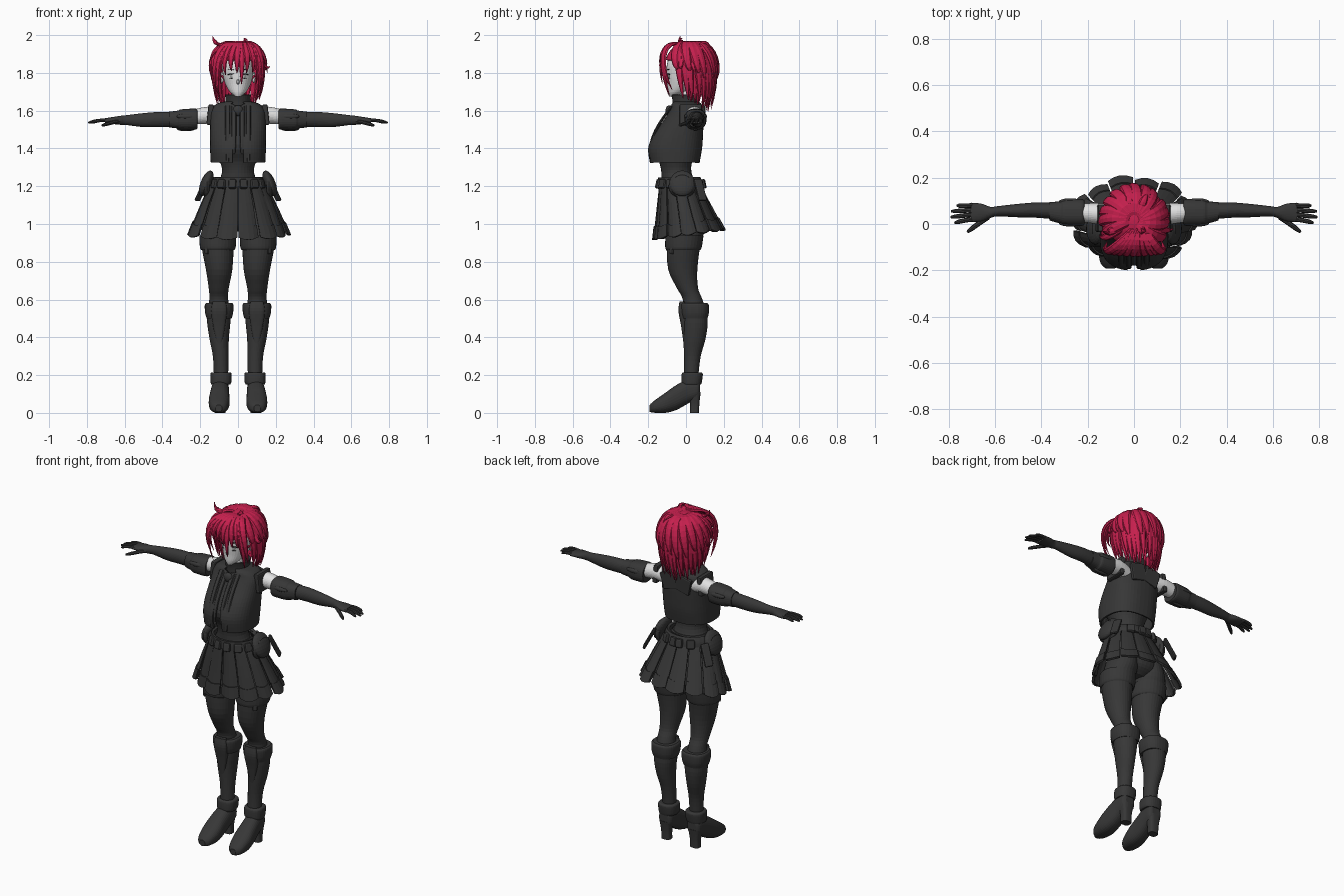
import bpy, bmesh, math, random
from math import sin, cos, pi, radians
from mathutils import Vector, Matrix, Euler
from mathutils.geometry import interpolate_bezier

random.seed(4)
if "Cube" in bpy.data.objects:
    bpy.data.objects.remove(bpy.data.objects["Cube"])


def material(name, rgb):
    m = bpy.data.materials.new(name)
    m.use_nodes = True
    m.diffuse_color = (*rgb, 1)
    m.node_tree.nodes["Principled BSDF"].inputs["Base Color"].default_value = (*rgb, 1)
    return m


HAIR = material("crimson hair", (.56, .014, .075))
SKIN = material("pale skin", (.76, .76, .76))
CLOTH = material("charcoal cloth", (.038, .038, .038))
EYE = material("eye line", (.012, .012, .012))
IRIS = material("grey iris", (.3, .3, .3))


def finish(bm, name, mat, mirror=False, solid=0, bevel=0):
    bmesh.ops.recalc_face_normals(bm, faces=bm.faces)
    mesh = bpy.data.meshes.new(name)
    bm.to_mesh(mesh)
    bm.free()
    mesh.materials.append(mat)
    ob = bpy.data.objects.new(name, mesh)
    bpy.context.collection.objects.link(ob)
    if solid:
        mod = ob.modifiers.new("thickness", "SOLIDIFY")
        mod.thickness, mod.offset = solid, 0
    if bevel:
        mod = ob.modifiers.new("bevel", "BEVEL")
        mod.width, mod.segments = bevel, 2
    if mirror:
        ob.modifiers.new("mirror", "MIRROR")
    return ob


def smooth_rings(rings, steps=4):
    """Catmull-Rom interpolation between cross-sections."""
    r = [Vector(x) for x in rings]
    out = []
    for i in range(len(r) - 1):
        a, b, c, d = r[max(i - 1, 0)], r[i], r[i + 1], r[min(i + 2, len(r) - 1)]
        for k in range(steps):
            t = k / steps
            out.append(b + (c - a) * (t / 2) + (a * 2 - b * 5 + c * 4 - d) * (t * t / 2)
                       + (b * 3 - a - c * 3 + d) * (t ** 3 / 2))
    return out + [r[-1]]


def skin_rings(bm, loops, cap=True):
    rows = [[bm.verts.new(p) for p in loop] for loop in loops]
    n = len(rows[0])
    for a, b in zip(rows, rows[1:]):
        for i in range(n):
            bm.faces.new((a[i], a[(i + 1) % n], b[(i + 1) % n], b[i]))
    if cap:
        bm.faces.new(rows[0])
        bm.faces.new(rows[-1])


def loft_mesh(rings, axis="z", n=32, power=2, cap=True, steps=4):
    """Each ring: position on the axis, two centre values, two radii."""
    bm = bmesh.new()
    loops = []
    for t, u, v, ru, rv in smooth_rings(rings, steps):
        loop = []
        for i in range(n):
            c, s = cos(2 * pi * i / n), sin(2 * pi * i / n)
            p = u + max(ru, .002) * math.copysign(abs(c) ** (2 / power), c)
            q = v + max(rv, .002) * math.copysign(abs(s) ** (2 / power), s)
            loop.append({"z": (p, q, t), "x": (t, p, q), "y": (p, t, q)}[axis])
        loops.append(loop)
    skin_rings(bm, loops, cap)
    return bm


def loft(name, mat, rings, axis="z", mirror=False, solid=0, **kw):
    return finish(loft_mesh(rings, axis, cap=not solid, **kw), name, mat, mirror, solid)


def placed(loc, size, rot):
    return Matrix.Translation(loc) @ Euler([radians(r) for r in rot]).to_matrix().to_4x4() @ Matrix.Diagonal((*size, 1))


def ball(name, mat, loc, size, rot=(0, 0, 0), mirror=True):
    bm = bmesh.new()
    bmesh.ops.create_uvsphere(bm, u_segments=24, v_segments=12, radius=1, matrix=placed(loc, size, rot))
    return finish(bm, name, mat, mirror)


def box(name, mat, loc, size, rot=(0, 0, 0), mirror=True, bevel=.008):
    bm = bmesh.new()
    bmesh.ops.create_cube(bm, size=1, matrix=placed(loc, size, rot))
    return finish(bm, name, mat, mirror, bevel=bevel)


def strand(bm, pts, width, thick, centre, taper=True, res=12):
    """Flattened tube along a Bezier path, facing away from a centre."""
    path = interpolate_bezier(*[Vector(p) for p in pts], res)
    loops = []
    for i, p in enumerate(path):
        t = i / (res - 1)
        tangent = (path[min(i + 1, res - 1)] - path[max(i - 1, 0)]).normalized()
        side = tangent.cross(p - Vector(centre)).normalized()
        up = side.cross(tangent)
        f = max(sin(pi * (.2 + .8 * t)), .03) ** .7 if taper else 1 - .5 * t ** 8
        loops.append([p + side * (width * f * cos(k * pi / 4)) + up * (thick * f * sin(k * pi / 4))
                      for k in range(8)])
    skin_rings(bm, loops)


# Head, neck and face
loft("head", SKIN, [(1.675, 0, -.075, .014, .015), (1.70, 0, -.045, .044, .052), (1.74, 0, -.015, .067, .084),
                    (1.79, 0, -.005, .08, .098), (1.85, 0, 0, .085, .1), (1.91, 0, .01, .07, .085), (1.94, 0, .01, .02, .03)])
loft("neck", SKIN, [(1.58, 0, .01, .045, .045), (1.65, 0, 0, .036, .036), (1.74, 0, 0, .036, .038)])
ball("nose", SKIN, (0, -.098, 1.752), (.008, .014, .014), (-20, 0, 0), False)
ball("ear", SKIN, (.084, .01, 1.775), (.01, .018, .03), (-15, 0, 0))
ball("mouth", IRIS, (0, -.088, 1.715), (.013, .004, .002), mirror=False)
ball("iris", IRIS, (.035, -.091, 1.782), (.009, .004, .011), (0, 0, 22))
ball("upper_lash", EYE, (.037, -.092, 1.794), (.021, .004, .003), (0, 8, 22))
ball("lower_lash", EYE, (.036, -.09, 1.769), (.012, .004, .0015), (0, 0, 22))
ball("eyebrow", EYE, (.037, -.094, 1.818), (.02, .004, .002), (0, -8, 22))

# Hair cap with the face left open
bm = bmesh.new()
bmesh.ops.create_uvsphere(bm, u_segments=32, v_segments=20, radius=1,
                          matrix=placed((0, .018, 1.85), (.115, .122, .11), (0, 0, 0)))
bmesh.ops.delete(bm, context="FACES", geom=[f for f in bm.faces if f.calc_center_median().y < -.01
                                            and f.calc_center_median().z < 1.87])
finish(bm, "hair_cap", HAIR, solid=.008)

# Hair locks: back and side layers, bangs, then loose flicks
MID = (0, .015, 1.82)


def around(deg, r, z):
    a = radians(deg)
    return (.125 * r * sin(a), .015 - .132 * r * cos(a), z)


bm = bmesh.new()
for scale, first, step, drop in ((1, 72, 12, 0), (.86, 78, 12, -.01), (1.03, 66, 19, .13)):
    for deg in range(first, 361 - first, step):
        d = deg + random.uniform(-4, 4)
        tip = 1.66 + .045 * cos(radians(d)) + drop + random.uniform(-.015, .02)
        strand(bm, (around(d - 25, .1, 1.95), around(d - 12, 1.0 * scale, 2.0), around(d, 1.32 * scale, 1.82),
                    around(d + 6, (.9 if drop < .1 else 1.06) * scale, tip)), .026, .012, MID)
for x, z in ((-.115, 1.70), (-.1, 1.68), (-.09, 1.74), (-.066, 1.79), (-.035, 1.81), (-.005, 1.80),
             (.018, 1.74), (.045, 1.80), (.075, 1.80), (.095, 1.74), (.105, 1.68), (.118, 1.71)):
    tip_y = .01 - .135 * math.sqrt(1 - (x / .15) ** 2)
    strand(bm, ((.025 + x * .2, -.02, 1.95), (x * .8, -.12, 1.985), (x * 1.3, -.155, 1.87), (x, tip_y, z)), .02, .01, MID)
for tip, bend in (((-.135, -.03, 1.995), (-.12, -.05, 1.93)), ((-.15, -.05, 1.86), (-.13, -.08, 1.93)),
                  ((.17, -.02, 1.835), (.14, -.04, 1.79)), ((.155, .05, 1.80), (.15, .02, 1.86)),
                  ((.03, -.02, 1.985), (.06, -.05, 1.97)), ((-.14, .03, 1.76), (-.15, 0, 1.84)),
                  ((.06, .13, 1.93), (.04, .11, 1.98)), ((-.03, .15, 1.9), (-.02, .1, 1.98))):
    t = Vector(tip)
    strand(bm, (t * .25 + Vector((0, 0, 1.93 - t.z * .25)), t * .6 + Vector((0, 0, 1.96 - t.z * .6)), bend, tip),
           .018, .01, MID)
finish(bm, "hair_locks", HAIR)

# Torso
loft("bodice", CLOTH, [(1.19, 0, -.035, .12, .095), (1.27, 0, -.05, .085, .08), (1.33, 0, -.055, .095, .088),
                       (1.42, 0, -.055, .125, .125), (1.55, 0, -.015, .12, .09), (1.63, 0, 0, .06, .06)])
bm = loft_mesh([(1.325, 0, -.06, .139, .127), (1.4, 0, -.058, .143, .138), (1.47, 0, -.042, .143, .127),
                (1.55, 0, -.012, .141, .1), (1.6, 0, .003, .138, .085), (1.632, 0, .003, .11, .075),
                (1.645, 0, 0, .06, .06)], n=48, power=2.5, cap=False)
bmesh.ops.delete(bm, context="FACES", geom=[f for f in bm.faces if abs(f.calc_center_median().x) < .03
                                            and f.calc_center_median().y < -.03])
finish(bm, "jacket", CLOTH, solid=.01)
loft("collar", CLOTH, [(1.61, 0, .005, .068, .07), (1.65, 0, -.002, .06, .064), (1.685, 0, -.005, .064, .068)], solid=.01)
ball("brooch", CLOTH, (0, -.09, 1.6), (.028, .018, .028), mirror=False)
bm = bmesh.new()
for x, low in ((.022, 1.37), (.055, 1.33)):
    strand(bm, ((x, -.075, 1.625), (x, -.13, 1.55), (x, -.195, 1.47), (x, -.19, low)), .013, .007, (x, .3, 1.5), False)
finish(bm, "front_ribbons", CLOTH, mirror=True)
box("shoulder_strap", CLOTH, (.147, .025, 1.578), (.03, .12, .11), (0, -6, 0))
box("back_flap", CLOTH, (.045, .09, 1.57), (.1, .02, .1), (-4, 14, 0))

# Arms, sleeves and gloves
loft("shoulder", SKIN, [(.09, .035, 1.565, .045, .045), (.16, .045, 1.576, .045, .045), (.26, .05, 1.562, .036, .038)],
     "x", mirror=True)
loft("sleeve_cuff", CLOTH, [(.215, .05, 1.555, .052, .05), (.23, .05, 1.555, .058, .056), (.3, .05, 1.553, .056, .054),
                            (.32, .05, 1.553, .048, .047), (.365, .055, 1.553, .04, .042)], "x", mirror=True, power=2.4)
for deg in (20, 160, 270):
    ball("cuff_pleat", CLOTH, (.275, .05 + .05 * cos(radians(deg)), 1.553 + .048 * sin(radians(deg))), (.05, .014, .014))
loft("glove", CLOTH, [(.33, .055, 1.553, .036, .04), (.42, .06, 1.553, .033, .04), (.5, .058, 1.55, .029, .037),
                      (.59, .055, 1.55, .022, .026), (.62, .05, 1.549, .024, .024), (.66, .05, 1.548, .038, .019),
                      (.705, .05, 1.546, .042, .014)], "x", mirror=True)
bm = bmesh.new()
for i, reach in enumerate((.775, .793, .79, .765)):
    y = .02 + .02 * i
    strand(bm, ((.685, y, 1.546), (.72, y, 1.552), (.75, y * 1.1 - .01, 1.548), (reach, y * 1.25 - .02, 1.536)),
           .010, .009, (.7, y, 0), False)
strand(bm, ((.63, .03, 1.543), (.66, .01, 1.54), (.69, -.01, 1.53), (.72, -.035, 1.522)), .011, .010, (.66, 0, 0), False)
finish(bm, "fingers", CLOTH, mirror=True)

# Hips and belt
loft("hips", CLOTH, [(.96, 0, .005, .06, .05), (1.0, 0, .01, .13, .09), (1.08, 0, 0, .15, .1), (1.2, 0, -.03, .12, .095),
                     (1.24, 0, -.04, .1, .085)])
loft("belt", CLOTH, [(1.195, 0, -.028, .138, .115), (1.22, 0, -.03, .133, .112), (1.245, 0, -.035, .122, .105)], solid=.014)
for deg, size in ((-78, .04), (-52, .045), (-28, .04), (55, .045), (82, .04)):
    a = radians(deg)
    box("belt_pouch", CLOTH, (.14 * cos(a), -.028 + .12 * sin(a), 1.212), (.026, size, .05), (0, -12, deg))
ball("hip_pouch", CLOTH, (.168, -.02, 1.215), (.03, .068, .072), (0, -22, 0))
loft("pouch_rim", CLOTH, [(.15, -.02, 1.2, .06, .065), (.165, -.02, 1.2, .072, .064), (.18, -.02, 1.2, .06, .06)],
     "x", mirror=True)
box("hip_plate", CLOTH, (.19, .075, 1.18), (.016, .05, .13), (0, -28, 28))


# Pleated skirt with a raised hem band
def skirt(name, t0, t1, lift, solid):
    bm = bmesh.new()
    count, rows, cols = 14, 5, 4
    for i in range(count):
        grid = []
        for r in range(rows + 1):
            row = []
            for c in range(cols + 1):
                t, f = t0 + (t1 - t0) * r / rows, c / cols
                a = -pi / 2 + (i + .04 + .92 * f) * 2 * pi / count
                out = lift + t * (.012 * sin(pi * f) + .012 * (i % 2))
                hem = .955 + .025 * sin(a) - .012 * sin(pi * f)
                row.append(bm.verts.new(((.122 + .125 * t ** .8 + out) * cos(a),
                                         -.04 + .055 * t + (.095 + .07 * t + out) * sin(a),
                                         1.24 + (hem - 1.24) * t)))
            grid.append(row)
        for a, b in zip(grid, grid[1:]):
            for c in range(cols):
                bm.faces.new((a[c], a[c + 1], b[c + 1], b[c]))
    finish(bm, name, CLOTH, solid=solid)


skirt("skirt_panels", 0, 1, 0, .008)
skirt("skirt_hem", .8, 1.01, .004, .012)

# Legs and stockings
loft("leg", CLOTH, [(1.08, .08, .005, .075, .09), (.98, .098, .005, .086, .098), (.9, .108, -.012, .087, .09),
                    (.76, .1, -.017, .07, .077), (.66, .102, .008, .053, .056), (.6, .102, .035, .05, .052),
                    (.5, .102, .048, .062, .066), (.4, .1, .045, .052, .06), (.3, .092, .034, .041, .044),
                    (.2, .09, .028, .038, .038), (.12, .092, .025, .036, .04)], mirror=True)
loft("stocking_top", CLOTH, [(.865, .107, -.014, .084, .087), (.88, .107, -.013, .091, .093), (.94, .107, -.008, .094, .097)],
     mirror=True, solid=.008)
box("garter_clip", CLOTH, (.165, -.075, .87), (.025, .02, .06), (0, 0, 38))

# Boots with knee cuffs and block heels
loft("knee_cuff", CLOTH, [(.5, .1, .046, .066, .068), (.53, .1, .046, .074, .075), (.57, .1, .045, .076, .076),
                          (.582, .1, .045, .068, .068)], mirror=True, power=2.4)
loft("knee_plate", CLOTH, [(.36, .098, .0, .012, .012), (.46, .1, -.008, .032, .018), (.54, .1, -.018, .042, .022),
                           (.59, .1, -.02, .034, .014)], mirror=True, power=3)
loft("boot_cuff", CLOTH, [(.15, .092, .03, .05, .05), (.165, .09, .03, .055, .054), (.205, .09, .033, .056, .056),
                          (.215, .09, .033, .048, .048)], mirror=True, power=2.4)
loft("boot", CLOTH, [(-.193, .102, .024, .018, .018), (-.17, .102, .032, .042, .031), (-.11, .1, .053, .055, .053),
                     (-.05, .098, .082, .052, .066), (.01, .094, .113, .047, .064), (.06, .093, .125, .042, .052),
                     (.075, .093, .125, .025, .035)], "y", mirror=True, power=2.4)
loft("boot_heel", CLOTH, [(0, .095, .045, .028, .024), (.05, .095, .046, .029, .025), (.11, .095, .042, .04, .036)],
     mirror=True, power=3)

# Smooth shading with sharp creases kept
for ob in bpy.context.view_layer.objects:
    ob.select_set(ob.type == "MESH")
    if ob.type == "MESH":
        bpy.context.view_layer.objects.active = ob
bpy.ops.object.shade_smooth_by_angle(angle=radians(40))
